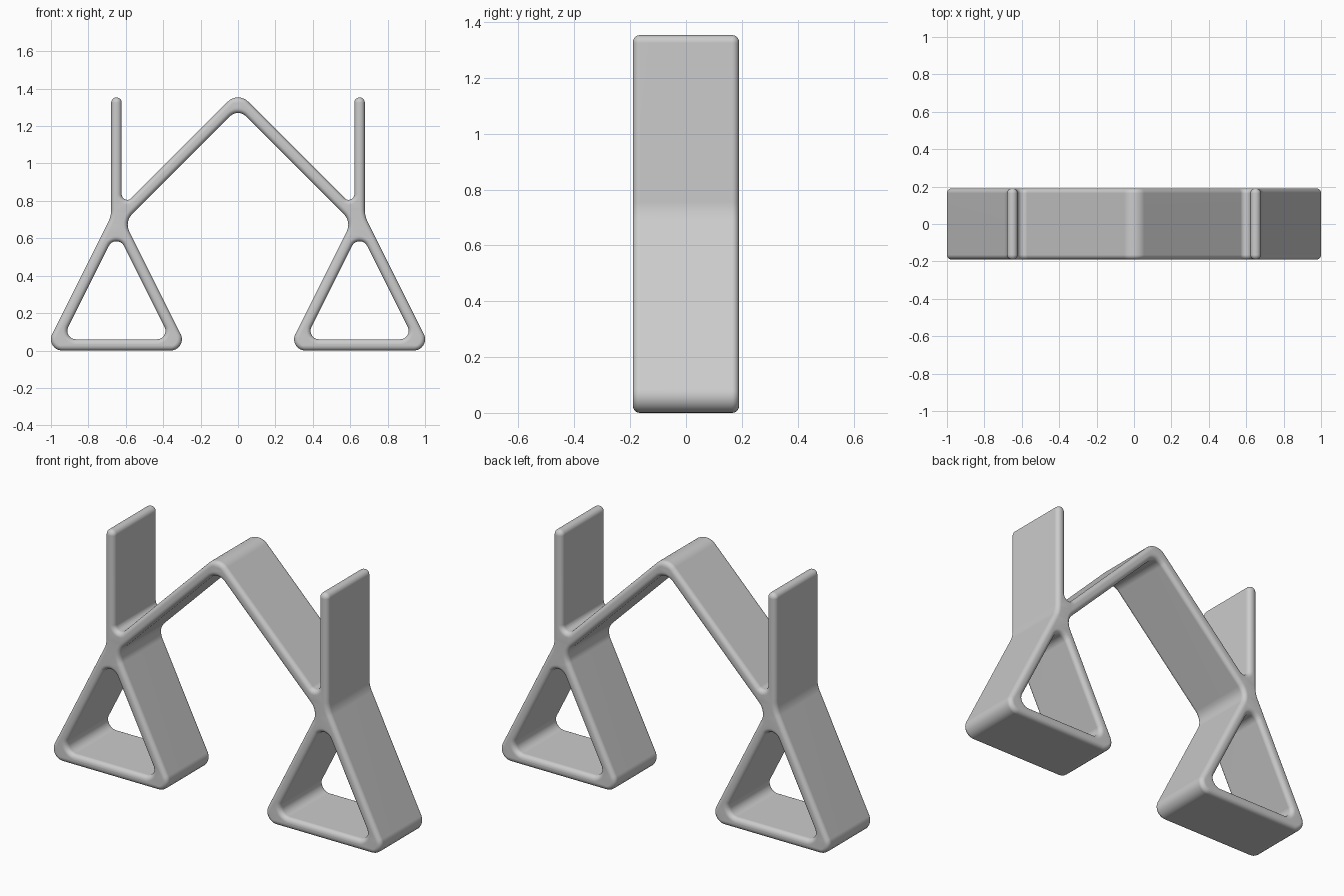
import bpy, bmesh, math
from mathutils import Vector

cube = bpy.data.objects.get("Cube")
if cube:
    bpy.data.objects.remove(cube, do_unlink=True)

DEPTH = 0.19      # half the width of the panels, front to back
EDGE = 0.025      # rounding of the front and back rims
SIDE = 0.65       # x of each post and foot

grey = bpy.data.materials.new("light grey")
grey.use_nodes = True
grey.diffuse_color = (0.6, 0.6, 0.6, 1)
grey.node_tree.nodes["Principled BSDF"].inputs["Base Color"].default_value = (0.6, 0.6, 0.6, 1)


def fillet(corners, steps=8):
    """Round each (x, z, radius) corner of a closed outline."""
    points = []
    for i, (x, z, r) in enumerate(corners):
        p = Vector((x, z))
        a = (Vector(corners[i - 1][:2]) - p).normalized()
        b = (Vector(corners[(i + 1) % len(corners)][:2]) - p).normalized()
        half = a.angle(b) / 2
        centre = p + (a + b).normalized() * r / math.sin(half)
        start = p + a * r / math.tan(half) - centre
        end = p + b * r / math.tan(half) - centre
        sweep = math.pi - 2 * half
        for k in range(steps + 1):
            t = k / steps
            arc = (start * math.sin((1 - t) * sweep) + end * math.sin(t * sweep)) / math.sin(sweep)
            points.append(centre + arc)
    return points


def mirror(corners):
    return [(-x, z, r) for x, z, r in reversed(corners)]


# Outer outline of one half: post, leg, foot, leg
half_outline = [
    (0.622, 0.763, 0.03), (0.622, 1.353, 0.0275), (0.678, 1.353, 0.0275),
    (0.678, 0.719, 0.15), (1.0375, 0, 0.06), (0.2625, 0, 0.06), (0.607, 0.688, 0.08),
]
outline = [(0, 1.385, 0.077)] + half_outline + [(0, 1.295, 0.06)] + mirror(half_outline)

# Triangular opening in each foot
opening = [(SIDE, 0.64, 0.045), (0.94, 0.06, 0.045), (0.36, 0.06, 0.045)]

# Filled profile, extruded front to back with round rims
curve = bpy.data.curves.new("frame_profile", "CURVE")
curve.dimensions = "2D"
curve.fill_mode = "BOTH"
curve.extrude = DEPTH - EDGE
curve.bevel_depth = EDGE
curve.bevel_resolution = 4
curve.offset = -EDGE
for corners in (outline, opening, mirror(opening)):
    points = fillet(corners)
    spline = curve.splines.new("POLY")
    spline.points.add(len(points) - 1)
    for slot, p in zip(spline.points, points):
        slot.co = (p.x, p.y, 0, 1)
    spline.use_cyclic_u = True
profile = bpy.data.objects.new("frame_profile", curve)
bpy.context.collection.objects.link(profile)

graph = bpy.context.evaluated_depsgraph_get()
mesh = bpy.data.meshes.new_from_object(profile.evaluated_get(graph))
bpy.data.objects.remove(profile, do_unlink=True)

# Stand the frame upright and weld the caps to the rims
bm = bmesh.new()
bm.from_mesh(mesh)
for v in bm.verts:
    v.co = (v.co.x, -v.co.z, v.co.y)
bmesh.ops.remove_doubles(bm, verts=bm.verts, dist=0.0004)
bmesh.ops.recalc_face_normals(bm, faces=bm.faces)
bm.to_mesh(mesh)
bm.free()
mesh.materials.clear()
mesh.materials.append(grey)

frame = bpy.data.objects.new("folded_panel_frame", mesh)
bpy.context.collection.objects.link(frame)
bpy.ops.object.select_all(action="DESELECT")
frame.select_set(True)
bpy.context.view_layer.objects.active = frame
bpy.ops.object.shade_smooth_by_angle(angle=math.radians(40))
weighted = frame.modifiers.new("even_shading", "WEIGHTED_NORMAL")
weighted.keep_sharp = True
